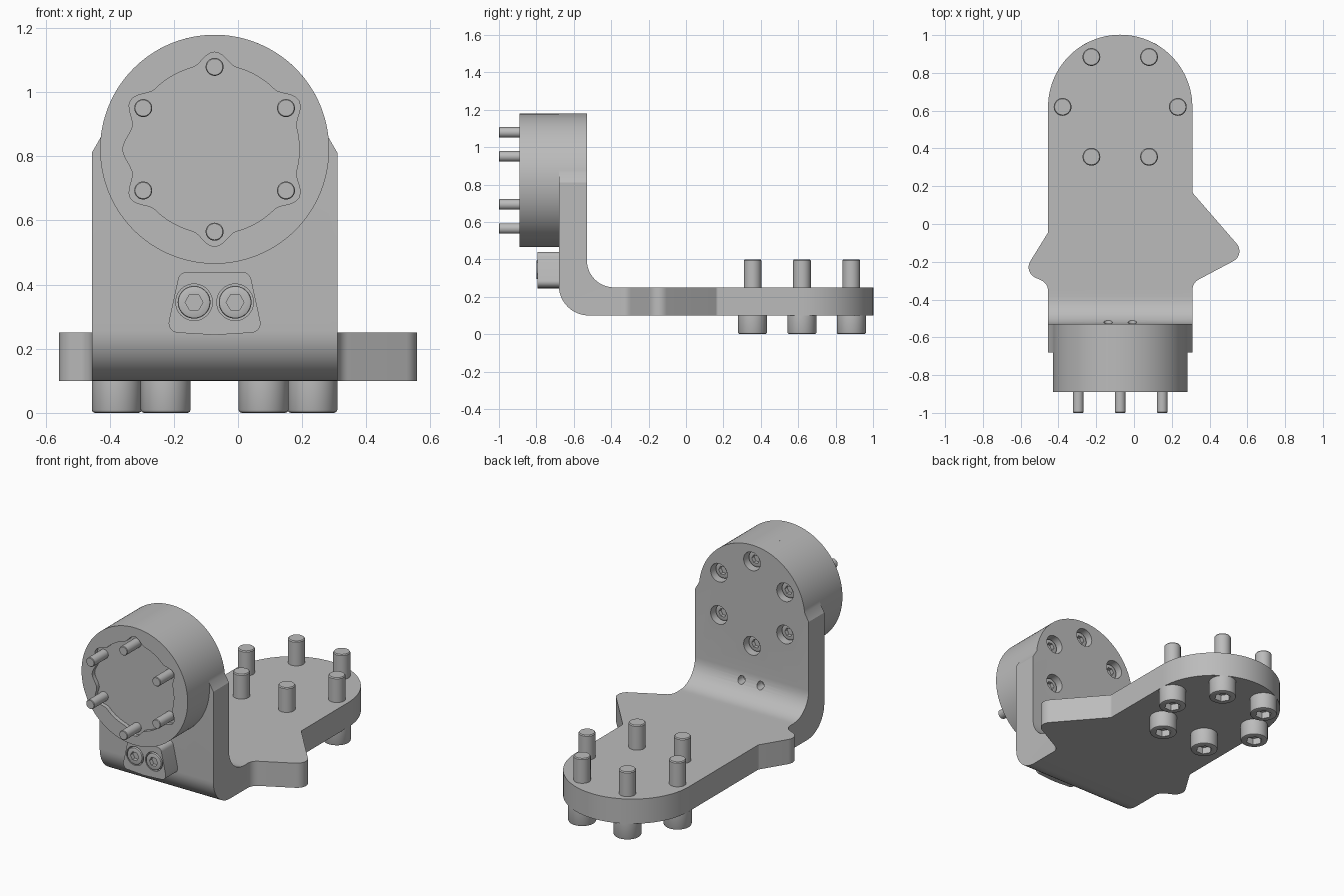
import bpy, bmesh
from math import cos, sin, tan, pi, radians, exp
from mathutils import Vector

if "Cube" in bpy.data.objects:
    bpy.data.objects.remove(bpy.data.objects["Cube"])

grey = bpy.data.materials.new("machined grey")
grey.use_nodes = True
grey.diffuse_color = (0.5, 0.5, 0.5, 1)
grey.node_tree.nodes["Principled BSDF"].inputs["Base Color"].default_value = (0.5, 0.5, 0.5, 1)

CX, HUB_Z, FLANGE_Y = -0.073, 0.822, 0.62   # shared centre lines
HUB_R = 0.357


def place(axis, p, level):
    u, v = p
    return {"x": (level, u, v), "y": (u, level, v), "z": (u, v, level)}[axis]


def loft(name, axis, sections):
    """Solid through matching closed outlines, each given as (points, level)."""
    bm = bmesh.new()
    rings = [[bm.verts.new(place(axis, p, lv)) for p in pts] for pts, lv in sections]
    n = len(rings[0])
    for a, b in zip(rings, rings[1:]):
        for i in range(n):
            j = (i + 1) % n
            bm.faces.new((a[i], a[j], b[j], b[i]))
    bm.faces.new(rings[0])
    bm.faces.new(rings[-1])
    bmesh.ops.recalc_face_normals(bm, faces=bm.faces)
    mesh = bpy.data.meshes.new(name)
    bm.to_mesh(mesh)
    bm.free()
    mesh.materials.append(grey)
    obj = bpy.data.objects.new(name, mesh)
    bpy.context.collection.objects.link(obj)
    return obj


def prism(name, axis, pts, a, b):
    return loft(name, axis, [(pts, a), (pts, b)])


def polar(centre, radius, n=48):
    """Outline around a centre; radius is a number or a function of angle."""
    f = radius if callable(radius) else (lambda t: radius)
    return [(centre[0] + f(t) * cos(t), centre[1] + f(t) * sin(t))
            for t in (2 * pi * i / n for i in range(n))]


def hexagon(apothem):
    return lambda t: apothem / cos((t + 1e-9) % (pi / 3) - pi / 6)


def arc(centre, r, start, end, n):
    return [(centre[0] + r * cos(t), centre[1] + r * sin(t), 0)
            for t in (radians(start + (end - start) * i / n) for i in range(n + 1))]


def rounded(corners, steps=8):
    """Polygon from (u, v, radius) corners."""
    out = []
    for i, (u, v, r) in enumerate(corners):
        p = Vector((u, v))
        if not r:
            out.append((u, v))
            continue
        a = (Vector(corners[i - 1][:2]) - p).normalized()
        b = (Vector(corners[(i + 1) % len(corners)][:2]) - p).normalized()
        half = a.angle(b) / 2
        c = p + (a + b).normalized() * r / sin(half)
        s = (p + a * r / tan(half) - c).normalized()
        e = (p + b * r / tan(half) - c).normalized()
        out += [tuple(c + s.slerp(e, k / steps) * r) for k in range(steps + 1)]
    return out


def combine(obj, tool, operation):
    mod = obj.modifiers.new("shape", "BOOLEAN")
    mod.operation, mod.object, mod.solver = operation, tool, "EXACT"
    dg = bpy.context.evaluated_depsgraph_get()
    mesh = bpy.data.meshes.new_from_object(obj.evaluated_get(dg))
    obj.modifiers.clear()
    obj.data = mesh
    bpy.data.objects.remove(tool)


def bolt(name, axis, c, tip, neck, top, shaft_r, head_r, hex_r, soft):
    """Socket-head bolt from the shaft tip to the top of its head."""
    d = 1 if top > tip else -1
    ring = lambda r: polar(c, r)
    return loft(name, axis, [
        (ring(shaft_r * 0.9), tip), (ring(shaft_r), tip + d * soft * 0.6),
        (ring(shaft_r), neck), (ring(head_r), neck),
        (ring(head_r), top - d * soft), (ring(head_r - soft * 0.3), top - d * soft * 0.3),
        (ring(head_r - soft), top),
        (ring(hexagon(hex_r)), top), (ring(hexagon(hex_r)), top - d * hex_r)])


def circle_of_six(c, r, first):
    return [(c[0] + r * cos(radians(first + 60 * i)), c[1] + r * sin(radians(first + 60 * i)))
            for i in range(6)]


# Bent bracket: L section trimmed by its plan outline and its front outline
bracket = prism("bent_bracket", "x", rounded([
    (1.2, 0.1, 0), (1.2, 0.25, 0), (-0.53, 0.25, 0.145), (-0.53, 1.4, 0),
    (-0.68, 1.4, 0), (-0.68, 0.1, 0.16)], 12), -0.8, 0.8)
LEFT, RIGHT = 0.31, -0.455
plan = rounded(
    arc((CX, FLANGE_Y), 0.382, 0, 180, 48)
    + [(RIGHT, -0.045, 0.02), (-0.585, -0.255, 0.06), (RIGHT, -0.315, 0.06), (RIGHT, -0.8, 0),
       (LEFT, -0.8, 0), (LEFT, -0.311, 0.06), (0.593, -0.161, 0.06), (LEFT, 0.165, 0.02)])
combine(bracket, prism("plan_trim", "z", plan, -0.2, 1.6), "INTERSECT")
front = rounded(
    [(-0.85, -0.1, 0), (0.7, -0.1, 0), (0.7, 0.6, 0), (0.325, 0.785, 0.03)]
    + arc((CX, HUB_Z), HUB_R, 6, 174, 60)
    + [(-0.471, 0.785, 0.03), (-0.85, 0.6, 0)])
combine(bracket, prism("front_trim", "y", front, -1, 1.3), "INTERSECT")

# Counterbores and connector screw holes in the upright
hub_bolts = circle_of_six((CX, HUB_Z), 0.257, 30)
for c in hub_bolts:
    combine(bracket, prism("bore", "y", polar(c, 0.056), -0.61, -0.4), "DIFFERENCE")
screws = [(CX - 0.064, 0.345), (CX + 0.064, 0.345)]
for c in screws:
    combine(bracket, prism("bore", "y", polar(c, 0.023, 24), -0.57, -0.4), "DIFFERENCE")


# Round hub with a shallow scalloped pocket
def scallop(t):
    lobe = max(0, cos(6 * (t - pi / 6))) ** 2
    return 0.264 + 0.039 * lobe + 0.022 * exp(-((t - pi) / 0.16) ** 2)


hub_c = (CX, HUB_Z)
pocket = polar(hub_c, scallop, 144)
rim = polar(hub_c, HUB_R, 144)
loft("hub", "y", [(rim, -0.68), (rim, -0.89), (pocket, -0.89), (pocket, -0.865)])
for i, c in enumerate(hub_bolts):
    bolt(f"hub_bolt_{i + 1}", "y", c, -1.0, -0.61, -0.565, 0.028, 0.048, 0.023, 0.006)

# Flange bolts under the round end
for i, c in enumerate(circle_of_six((CX, FLANGE_Y), 0.305, 0)):
    bolt(f"flange_bolt_{i + 1}", "z", c, 0.4, 0.1, 0.0, 0.047, 0.078, 0.04, 0.01)

# Connector block with two sunk screws
block = prism("connector_block", "y", rounded([
    (-0.182, 0.44, 0.03), (0.036, 0.44, 0.03), (0.077, 0.252, 0.03),
    (CX, 0.243, 0.1), (-0.223, 0.252, 0.03)]), -0.795, -0.672)
for i, c in enumerate(screws):
    combine(block, prism("bore", "y", polar(c, 0.057), -0.76, -0.9), "DIFFERENCE")
    bolt(f"connector_screw_{i + 1}", "y", c, -0.69, -0.755, -0.8, 0.03, 0.051, 0.024, 0.006)

# Smooth curves, keep edges crisp
for obj in bpy.context.collection.objects:
    if obj.type == "MESH":
        obj.data.shade_smooth()
        obj.data.set_sharp_from_angle(angle=radians(30))
